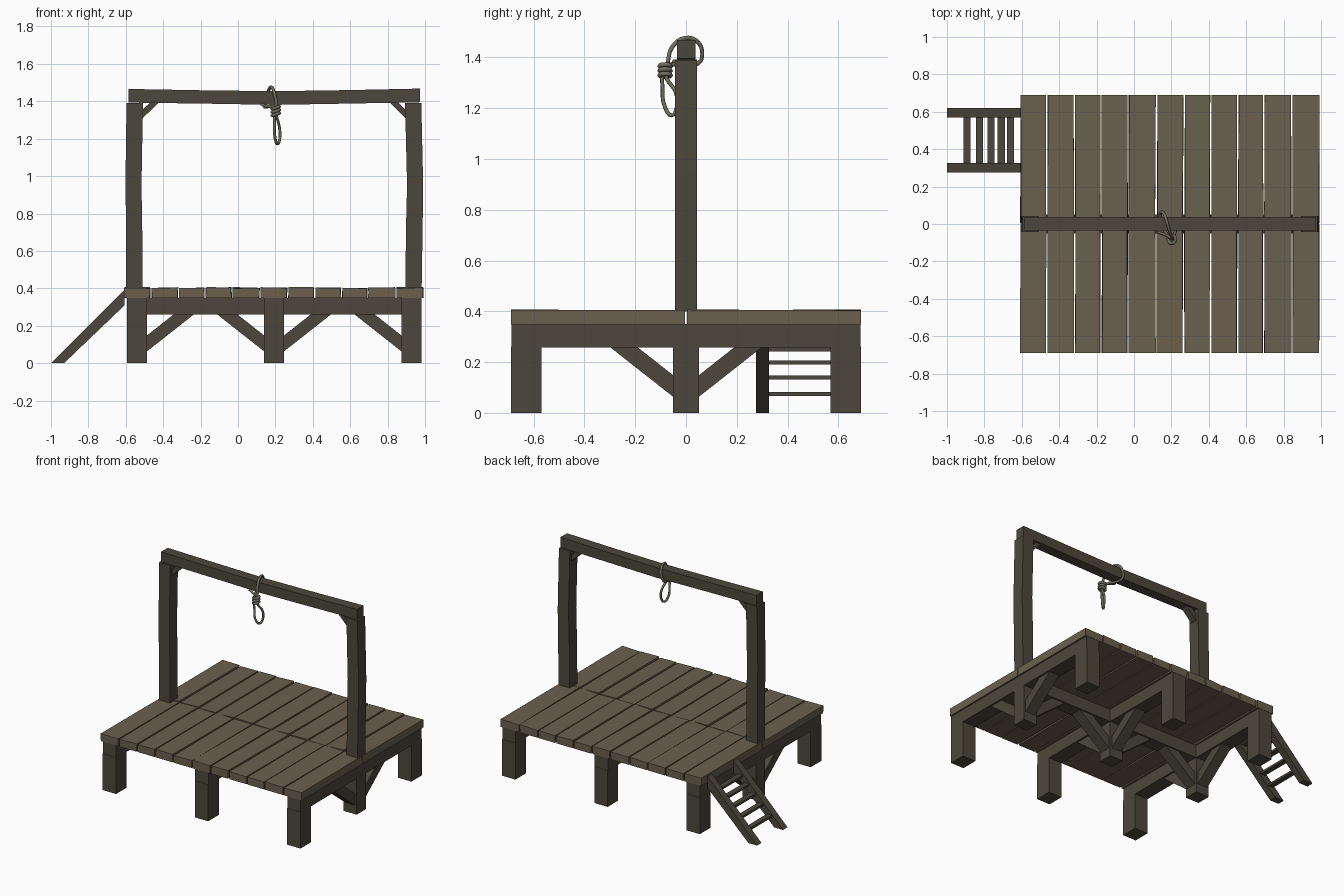
import bpy, bmesh, math, random
from mathutils import Vector

if "Cube" in bpy.data.objects:
    bpy.data.objects.remove(bpy.data.objects["Cube"])

random.seed(4)


def material(name, rgb):
    m = bpy.data.materials.new(name)
    m.diffuse_color = (*rgb, 1)
    m.use_nodes = True
    m.node_tree.nodes["Principled BSDF"].inputs["Base Color"].default_value = m.diffuse_color
    return m


DECK = material("deck_wood", (0.145, 0.118, 0.077))
FRAME = material("frame_wood", (0.075, 0.064, 0.045))
ROPE = material("rope_fibre", (0.17, 0.16, 0.12))


def prism(name, profile, axis, lo, hi, mat=FRAME):
    """Extrude an outline: axis 'y' takes (x, z) points, axis 'x' takes (y, z)."""
    bm = bmesh.new()
    place = (lambda p, t: (p[0], t, p[1])) if axis == 'y' else (lambda p, t: (t, p[0], p[1]))
    rings = [[bm.verts.new(place(p, t)) for p in profile] for t in (lo, hi)]
    bm.faces.new(rings[0])
    bm.faces.new(rings[1])
    n = len(profile)
    for i in range(n):
        j = (i + 1) % n
        bm.faces.new((rings[0][i], rings[0][j], rings[1][j], rings[1][i]))
    bmesh.ops.recalc_face_normals(bm, faces=bm.faces)
    me = bpy.data.meshes.new(name)
    bm.to_mesh(me)
    bm.free()
    me.materials.append(mat)
    ob = bpy.data.objects.new(name, me)
    bpy.context.collection.objects.link(ob)
    return ob


def box(name, x0, x1, y0, y1, z0, z1, mat=FRAME):
    return prism(name, [(x0, z0), (x1, z0), (x1, z1), (x0, z1)], 'y', y0, y1, mat)


def rope(name, pts, radius, cyclic=False):
    cu = bpy.data.curves.new(name, 'CURVE')
    cu.dimensions = '3D'
    cu.bevel_depth = radius
    cu.bevel_resolution = 1
    cu.resolution_u = 4
    cu.use_fill_caps = True
    sp = cu.splines.new('BEZIER')
    sp.bezier_points.add(len(pts) - 1)
    for bp, p in zip(sp.bezier_points, pts):
        bp.co = p
        bp.handle_left_type = bp.handle_right_type = 'AUTO'
    sp.use_cyclic_u = cyclic
    cu.materials.append(ROPE)
    ob = bpy.data.objects.new(name, cu)
    bpy.context.collection.objects.link(ob)
    return ob


# Deck: eleven boards, each split at the middle, slightly uneven
edges = [-0.61, -0.465, -0.317, -0.175, -0.03, 0.12, 0.266, 0.41, 0.555, 0.695, 0.845, 0.995]
for i, (a, b) in enumerate(zip(edges, edges[1:])):
    for y0, y1 in ((-0.69, -0.003), (0.003, 0.69)):
        board = box(f"deck_board_{i}", a + 0.003, b - 0.005, y0, y1, 0.348, 0.402, DECK)
        for v in board.data.vertices:
            v.co.x += random.uniform(-0.003, 0.003)
            if v.co.z > 0.38:
                v.co.z += random.uniform(-0.003, 0.005)

# Legs, bearers and cross bearer
leg_x = (-0.54, 0.193, 0.927)
for x in leg_x:
    for y, hy in ((-0.63, 0.06), (0, 0.052), (0.63, 0.06)):
        box("leg", x - 0.053, x + 0.053, y - hy, y + hy, 0, 0.262)
    box("side_bearer", x - 0.053, x + 0.053, -0.688, 0.688, 0.258, 0.35)
box("cross_bearer", -0.54, 0.927, -0.05, 0.05, 0.259, 0.349)


# Diagonal braces around the middle row of legs
def brace(axis, start, s, centre):
    prof = [(start + s * d, z) for d, z in ((-0.01, 0.055), (0.253, 0.262), (0.145, 0.262), (-0.01, 0.14))]
    prism("leg_brace", prof, axis, centre - 0.04, centre + 0.04)


for x, sides in zip(leg_x, ((1,), (-1, 1), (-1,))):
    for s in sides:
        brace('y', x + s * 0.053, s, 0)
    for s in (-1, 1):
        brace('x', s * 0.05, s, x)

# Uprights with a slight bow
prism("left_upright", [(-0.598, 0.4), (-0.51, 0.4), (-0.512, 0.72), (-0.516, 0.95), (-0.508, 1.392),
                       (-0.596, 1.39), (-0.602, 0.95), (-0.598, 0.72)], 'y', -0.044, 0.044)
prism("right_upright", [(0.895, 0.4), (0.982, 0.4), (0.987, 0.72), (0.99, 0.95), (0.98, 1.39),
                        (0.893, 1.392), (0.904, 0.95), (0.898, 0.72)], 'y', -0.044, 0.044)

# Sagging top beam and its corner braces
prism("top_beam", [(-0.586, 1.393), (-0.2, 1.388), (0.2, 1.381), (0.6, 1.388), (0.972, 1.395),
                   (0.972, 1.468), (0.6, 1.46), (0.2, 1.454), (-0.2, 1.459), (-0.586, 1.466)],
      'y', -0.036, 0.038)
for x, s in ((-0.514, 1), (0.9, -1)):
    prism("corner_brace", [(x, 1.305), (x + s * 0.09, 1.394), (x + s * 0.045, 1.394), (x, 1.352)],
          'y', -0.025, 0.025)

# Ladder: two stringers and five flat rungs
string = [(-1.0, 0), (-0.93, 0), (-0.606, 0.31), (-0.606, 0.392)]
prism("ladder_stringer", string, 'y', 0.275, 0.326)
prism("ladder_stringer", string, 'y', 0.57, 0.62)
for x, z in ((-0.893, 0.075), (-0.825, 0.14), (-0.765, 0.198), (-0.71, 0.25), (-0.66, 0.3)):
    box("ladder_rung", x - 0.019, x + 0.019, 0.32, 0.575, z - 0.008, z + 0.008)

# Rope wrapped round the beam, with a loose tail
rope("beam_rope", [(0.203, -0.082, 1.33), (0.205, -0.072, 1.38), (0.195, -0.055, 1.44), (0.18, -0.005, 1.476),
                   (0.165, 0.045, 1.462), (0.15, 0.064, 1.415), (0.14, 0.05, 1.378), (0.15, 0.0, 1.368),
                   (0.17, -0.045, 1.373), (0.19, -0.075, 1.36)], 0.0085)
rope("rope_tail", [(0.2, -0.075, 1.375), (0.17, -0.06, 1.372), (0.14, -0.048, 1.378), (0.122, -0.046, 1.386)], 0.008)

# Knot coils and hanging loop
for i in range(3):
    z = 1.33 + i * 0.018
    ring = [(0.202 + 0.019 * math.cos(t), -0.082 + 0.021 * math.sin(t), z + 0.006 * math.cos(t))
            for t in (k * math.pi / 3 for k in range(6))]
    rope("knot_coil", ring, 0.0095, True)
rope("hanging_loop", [(0.202, -0.083, 1.34), (0.196, -0.092, 1.275), (0.198, -0.083, 1.205), (0.212, -0.055, 1.172),
                      (0.224, -0.036, 1.205), (0.221, -0.04, 1.262), (0.208, -0.075, 1.315)], 0.008, True)
